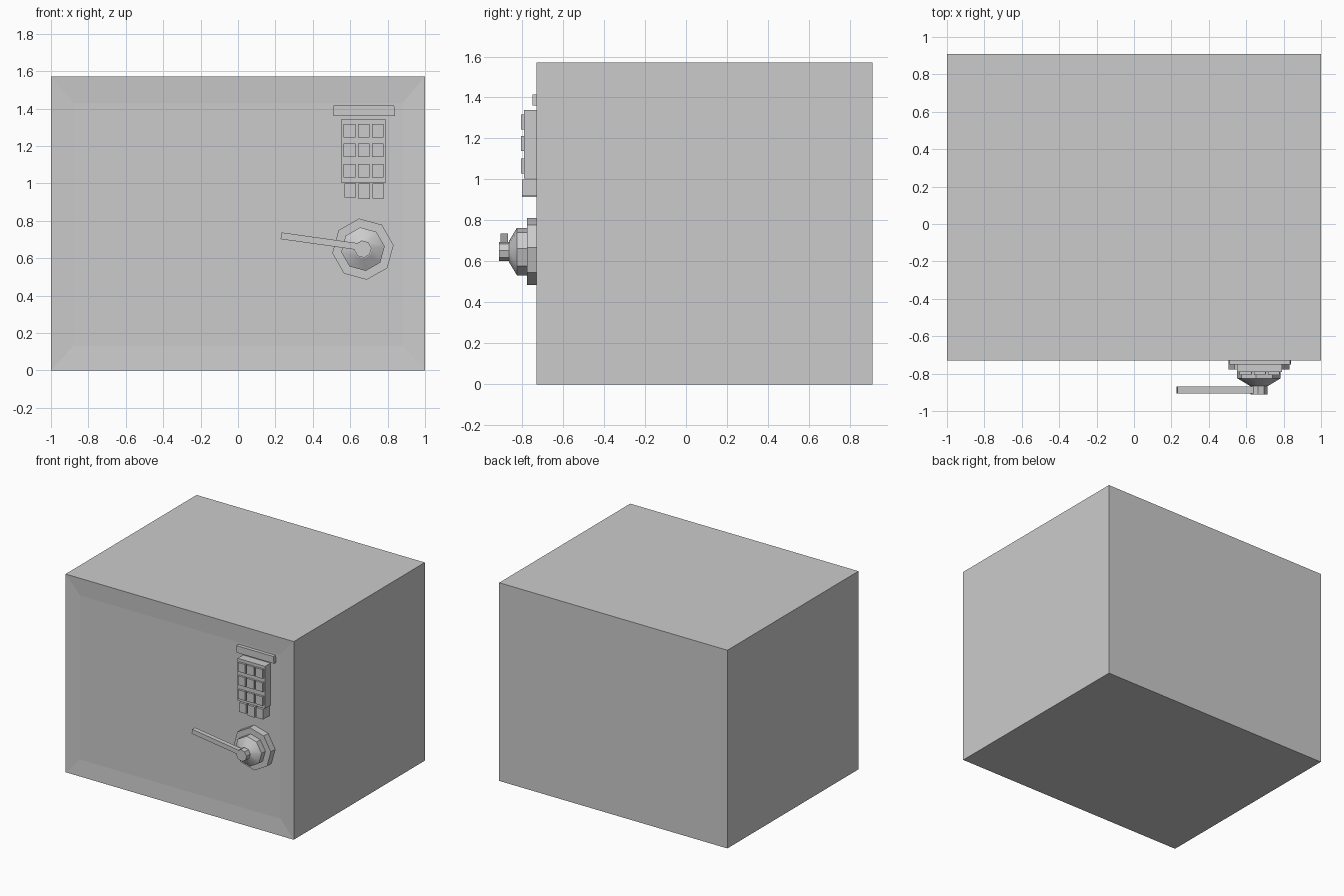
import bpy, bmesh, math
from mathutils import Vector

if "Cube" in bpy.data.objects:
    bpy.data.objects.remove(bpy.data.objects["Cube"])

FRONT = -0.73          # front plane of the safe
DOOR = FRONT + 0.008   # slightly recessed door plane


def make(name, bm):
    bmesh.ops.recalc_face_normals(bm, faces=bm.faces)
    me = bpy.data.meshes.new(name)
    bm.to_mesh(me)
    bm.free()
    ob = bpy.data.objects.new(name, me)
    bpy.context.collection.objects.link(ob)
    return ob


def prism(name, pts, y0, y1):
    """Extrude an x/z outline from y0 to y1."""
    bm = bmesh.new()
    a = [bm.verts.new((x, y0, z)) for x, z in pts]
    b = [bm.verts.new((x, y1, z)) for x, z in pts]
    bm.faces.new(a)
    bm.faces.new(b)
    n = len(pts)
    for i in range(n):
        j = (i + 1) % n
        bm.faces.new((a[i], a[j], b[j], b[i]))
    return make(name, bm)


def box(name, x0, x1, z0, z1, y0, y1):
    return prism(name, [(x0, z0), (x1, z0), (x1, z1), (x0, z1)], y0, y1)


# Safe body with the recessed door built into its front face
bm = bmesh.new()
bmesh.ops.create_cube(bm, size=1)
for v in bm.verts:
    v.co = Vector((v.co.x * 2, (v.co.y + 0.5) * 1.64 + FRONT, (v.co.z + 0.5) * 1.57))
front = min(bm.faces, key=lambda f: f.calc_center_median().y)
bmesh.ops.inset_region(bm, faces=[front], thickness=0.12)
for v in front.verts:
    v.co = (math.copysign(0.88, v.co.x), DOOR, 1.43 if v.co.z > 0.7 else 0.13)
make("safe_body", bm)

# Keypad: display bar, panel and raised keys
prism("display_bar", [(0.51, 1.36), (0.84, 1.36), (0.835, 1.415), (0.51, 1.415)], DOOR, -0.75)
box("keypad_panel", 0.55, 0.79, 1.005, 1.34, DOOR, -0.79)
for r, z in enumerate((1.245, 1.14, 1.03)):
    for c in range(3):
        x = 0.565 + 0.076 * c
        box(f"key_{r}_{c}", x, x + 0.062, z, z + 0.072, -0.785, -0.806)

# Bottom row of keys standing on the door below the panel
for c, (x0, x1, z0) in enumerate(((0.57, 0.63, 0.925), (0.643, 0.706, 0.915), (0.72, 0.78, 0.92))):
    box(f"lower_key_{c}", x0, x1, z0, 1.0, DOOR, -0.80)

# Eight-sided dial turned from a stepped profile (radius, y)
TILT = math.radians(8)
CX, CZ, N = 0.668, 0.648, 8
profile = [(0.165, DOOR), (0.165, -0.777), (0.117, -0.777), (0.117, -0.825),
           (0.05, -0.865), (0.046, -0.865), (0.046, -0.912)]
bm = bmesh.new()
rings = []
for r, y in profile:
    rings.append([bm.verts.new((CX + r * math.cos(2 * math.pi * i / N + TILT * 0.9), y,
                                CZ + r * math.sin(2 * math.pi * i / N + TILT * 0.9)))
                  for i in range(N)])
for k, (a, b) in enumerate(zip(rings, rings[1:])):
    for i in range(N):
        j = (i + 1) % N
        f = bm.faces.new((a[i], a[j], b[j], b[i]))
        f.smooth = k == 3
bm.faces.new(rings[0])
bm.faces.new(rings[-1])
bm.normal_update()
for e in bm.edges:
    if not all(f.smooth for f in e.link_faces):
        e.smooth = False
make("dial", bm)

# Lever arm pointing left and slightly up
d = Vector((-math.cos(TILT), math.sin(TILT)))
n = Vector((d.y, -d.x)) * 0.018
start = Vector((CX, CZ + 0.01))
end = start + d * 0.442
prism("handle_lever", [tuple(p) for p in (start + n, end + n, end - n, start - n)], -0.87, -0.906)
